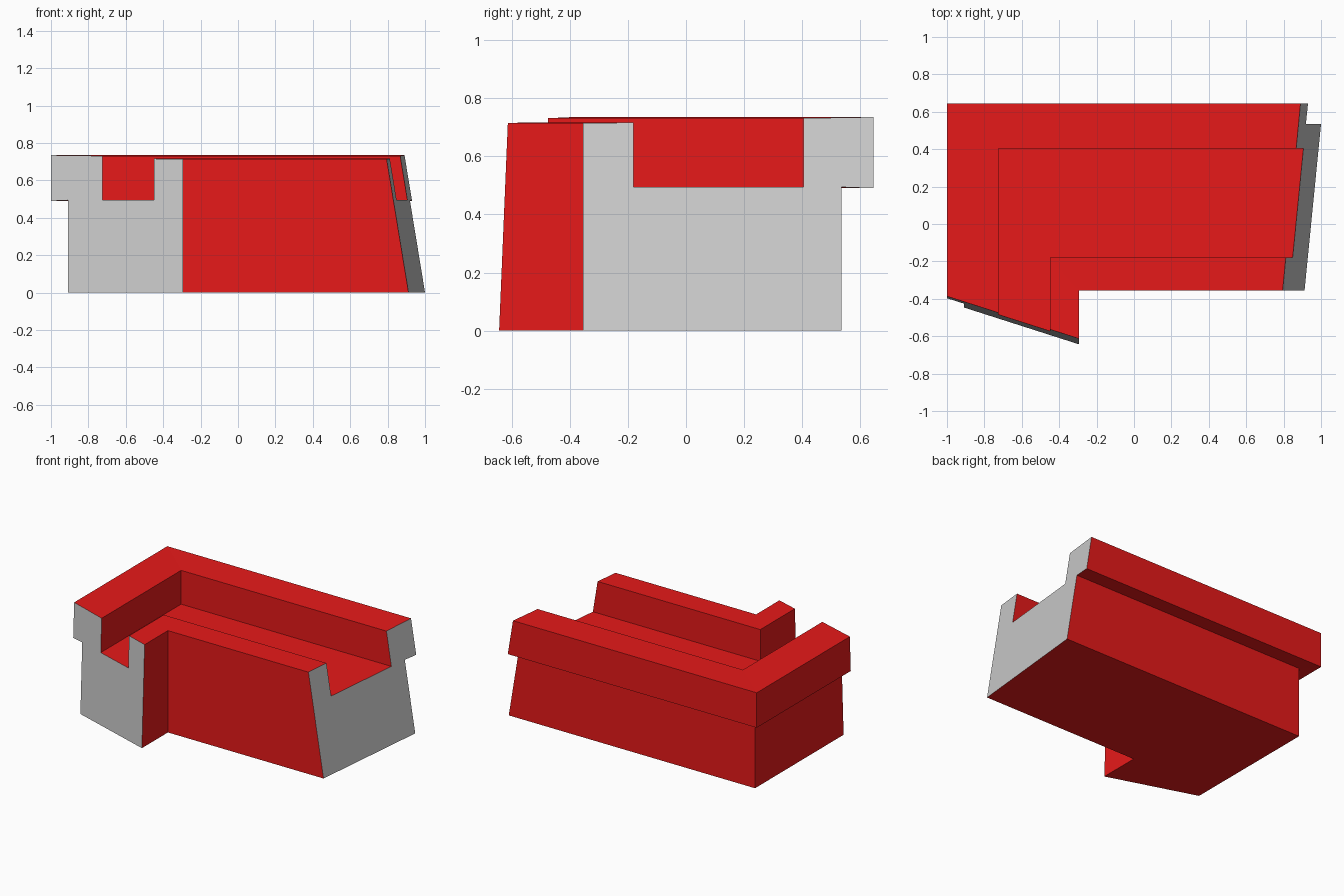
import bpy, bmesh

if "Cube" in bpy.data.objects:
    bpy.data.objects.remove(bpy.data.objects["Cube"])

# Profile from outer side to inner side: x on left arm, y on back arm, z
profile = [
    (-0.91, 0.535, 0.0),      # outer wall foot
    (-0.91, 0.535, 0.494),    # under the overhang
    (-1.0, 0.645, 0.49),      # overhang bottom
    (-1.0, 0.645, 0.735),     # outer rim
    (-0.725, 0.405, 0.731),   # channel outer top
    (-0.725, 0.405, 0.494),   # channel floor, outer
    (-0.45, -0.18, 0.494),    # channel floor, inner
    (-0.45, -0.18, 0.716),    # inner rim
    (-0.295, -0.355, 0.714),  # inner wall top
    (-0.295, -0.355, 0.0),    # inner wall foot
]


def left_end(x, z):
    """Slanted cut on the front of the left arm."""
    return -0.643 - 0.32 * (x + 0.295) + 0.042 * z


def right_end(y, z):
    """Slanted cut on the right of the back arm."""
    return 0.947 + 0.099 * y - 0.164 * z


def material(name, color):
    m = bpy.data.materials.new(name)
    m.diffuse_color = color
    m.use_nodes = True
    m.node_tree.nodes["Principled BSDF"].inputs["Base Color"].default_value = m.diffuse_color
    return m


# Sweep the profile around the corner: left cut, mitre, right cut
bm = bmesh.new()
rings = [
    [bm.verts.new((x, left_end(x, z), z)) for x, y, z in profile],
    [bm.verts.new((x, y, z)) for x, y, z in profile],
    [bm.verts.new((right_end(y, z), y, z)) for x, y, z in profile],
]
n = len(profile)
for a, b in zip(rings, rings[1:]):
    for i in range(n):
        j = (i + 1) % n
        bm.faces.new((a[i], a[j], b[j], b[i]))

# Bare grey cut ends
for ring in (rings[0], rings[-1]):
    bm.faces.new(ring).material_index = 1
bmesh.ops.recalc_face_normals(bm, faces=bm.faces)

mesh = bpy.data.meshes.new("corner_channel")
bm.to_mesh(mesh)
bm.free()
mesh.materials.append(material("red", (0.8, 0.01, 0.01, 1)))
mesh.materials.append(material("cut_grey", (0.8, 0.8, 0.8, 1)))
channel = bpy.data.objects.new("corner_channel", mesh)
bpy.context.collection.objects.link(channel)
